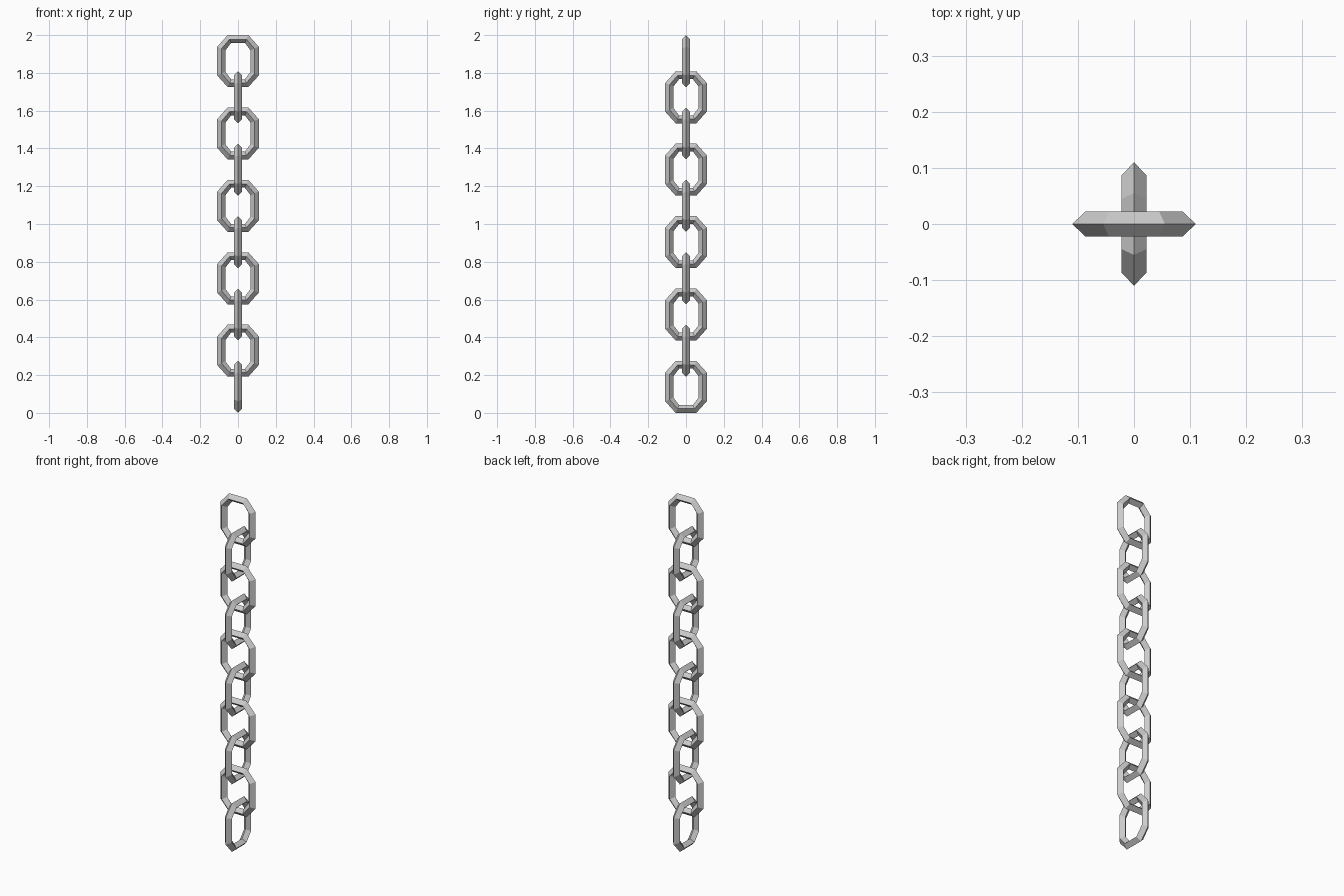
import bpy, math

if "Cube" in bpy.data.objects:
    bpy.data.objects.remove(bpy.data.objects["Cube"])

H = 0.275                      # link height
PITCH = (2.0 - H) / 9          # spacing between link centres

# octagonal rings of one link: (half width, half height, flat half width, straight half height, depth)
OUTER = (0.110, H / 2, 0.055, 0.076, 0.0)
FRONT = (0.087, H / 2 - 0.022, 0.045, 0.066, -0.022)
INNER = (0.067, H / 2 - 0.041, 0.036, 0.056, 0.0)
BACK = FRONT[:4] + (0.022,)


def octagon(w, h, fw, sh, y):
    return [(w, y, -sh), (w, y, sh), (fw, y, h), (-fw, y, h),
            (-w, y, sh), (-w, y, -sh), (-fw, y, -h), (fw, y, -h)]


# shared link mesh: diamond section swept round an octagon
verts = [v for ring in (OUTER, FRONT, INNER, BACK) for v in octagon(*ring)]
faces = []
for r in range(4):
    for i in range(8):
        a, b = r * 8, (r + 1) % 4 * 8
        j = (i + 1) % 8
        faces.append((a + i, a + j, b + j, b + i))
mesh = bpy.data.meshes.new("chain_link")
mesh.from_pydata(verts, [], faces)
mesh.update()

# outward normals: first face should point to +x
if mesh.polygons[0].normal.x < 0:
    mesh.flip_normals()

# ten links, alternately turned a quarter; the top one faces front
for n in range(10):
    link = bpy.data.objects.new(f"chain_link_{n + 1}", mesh)
    link.location.z = H / 2 + n * PITCH
    link.rotation_euler.z = 0 if n % 2 else math.pi / 2
    bpy.context.collection.objects.link(link)
